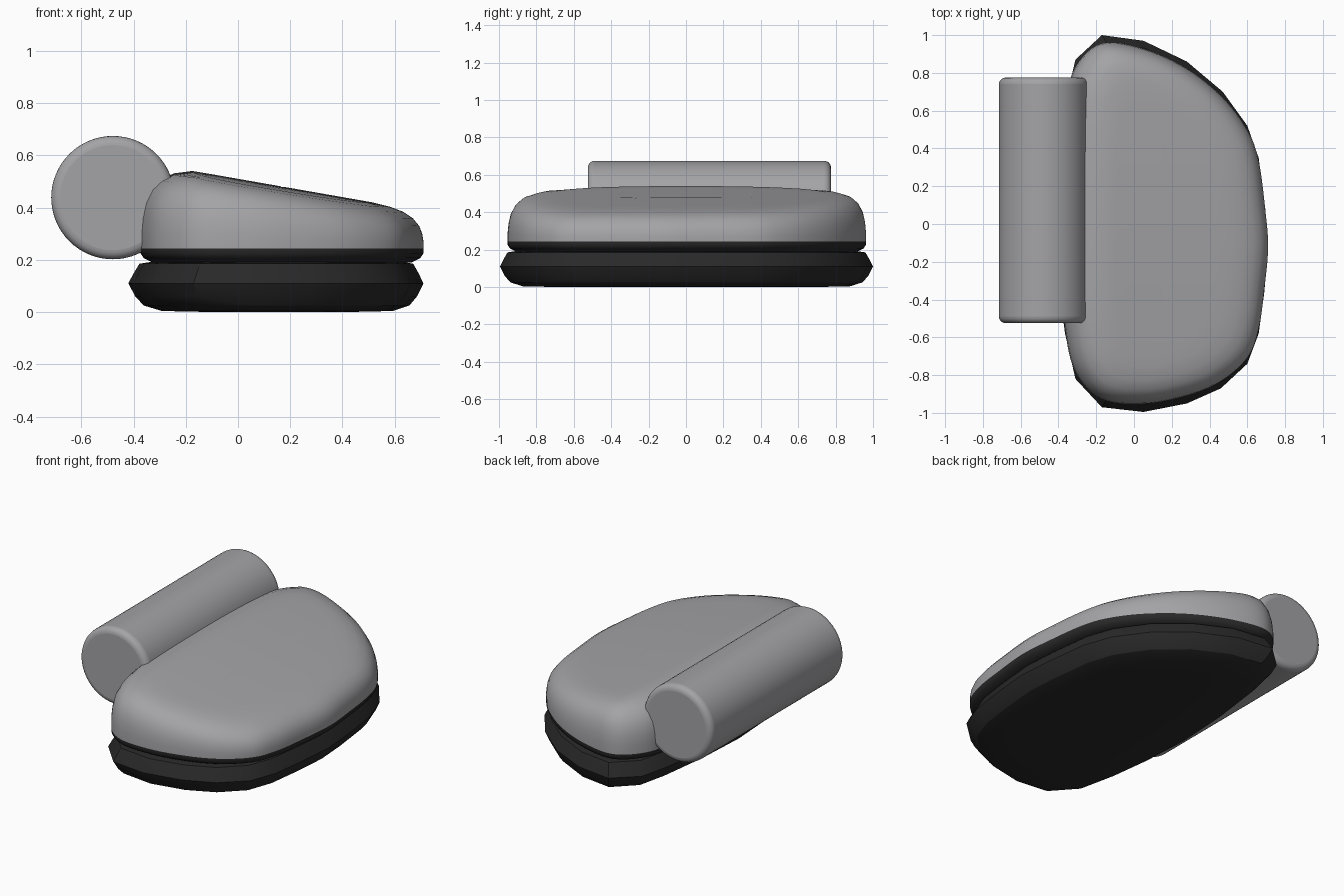
import bpy, bmesh, math
from mathutils import Vector

if "Cube" in bpy.data.objects:
    bpy.data.objects.remove(bpy.data.objects["Cube"])


def material(name, col):
    m = bpy.data.materials.new(name)
    m.diffuse_color = (*col, 1)
    m.use_nodes = True
    m.node_tree.nodes["Principled BSDF"].inputs["Base Color"].default_value = m.diffuse_color
    return m


GREY = material("grey fabric", (0.37, 0.37, 0.385))
DARK = material("dark base", (0.022, 0.022, 0.022))
CX, HX, HY = 0.17, 0.55, 0.98   # centre and half sizes used for insetting

# plan outline shared by base and cushion
OUTLINE = [(-0.17, 1.0), (0.05, 0.97), (0.28, 0.86), (0.47, 0.70), (0.60, 0.52),
           (0.66, 0.35), (0.695, 0.08), (0.71, -0.13), (0.69, -0.36), (0.66, -0.58),
           (0.60, -0.74), (0.46, -0.87), (0.28, -0.95), (0.05, -0.995), (-0.17, -0.97),
           (-0.31, -0.82), (-0.365, -0.58), (-0.40, -0.32), (-0.42, 0.0), (-0.40, 0.35),
           (-0.355, 0.68), (-0.31, 0.87)]


def smooth_loop(pts, n):
    """Closed Catmull-Rom curve through the points."""
    out = []
    P = [Vector(p) for p in pts]
    for i in range(len(P)):
        a, b, c, d = (P[(i + k) % len(P)] for k in (-1, 0, 1, 2))
        for j in range(n):
            t = j / n
            out.append(0.5 * (2 * b + (c - a) * t + (2 * a - 5 * b + 4 * c - d) * t * t
                              + (3 * b - a - 3 * c + d) * t ** 3))
    return out


def inset(p, d):
    return CX + (p[0] - CX) * (1 - d / HX), p[1] * (1 - d / HY)


def loft(name, rings, mats, angle):
    bm = bmesh.new()
    loops = [[bm.verts.new(v) for v in r] for r in rings]
    n = len(loops[0])
    for a, b in zip(loops, loops[1:]):
        for i in range(n):
            bm.faces.new((a[i], a[(i + 1) % n], b[(i + 1) % n], b[i]))
    bm.faces.new(loops[0])
    bm.faces.new(loops[-1])
    bmesh.ops.recalc_face_normals(bm, faces=bm.faces)
    if len(mats) > 1:   # dark band under the cushion
        for f in bm.faces:
            f.material_index = 1 if f.calc_center_median().z < 0.243 else 0
    me = bpy.data.meshes.new(name)
    bm.to_mesh(me)
    bm.free()
    for m in mats:
        me.materials.append(m)
    ob = bpy.data.objects.new(name, me)
    bpy.context.collection.objects.link(ob)
    finish(ob, angle)


def finish(ob, angle):
    bpy.ops.object.select_all(action='DESELECT')
    ob.select_set(True)
    bpy.context.view_layer.objects.active = ob
    bpy.ops.object.shade_smooth_by_angle(angle=math.radians(angle))


# dark base: faceted outline with a bulging rim
base_profile = [(0.30, 0.0), (0.12, 0.004), (0.055, 0.025), (0.025, 0.06), (0.0, 0.11),
                (0.02, 0.15), (0.04, 0.185), (0.10, 0.195)]
loft("base", [[(*inset(p, d), z) for p in OUTLINE] for d, z in base_profile], [DARK], 30)


# seat cushion: smooth outline, top sloping down to the right
def top_height(x, y):
    return min(0.54, 0.51 - 0.175 * x) - 0.03 * y * y


plan = smooth_loop([(max(x, -0.372), y * 0.957) for x, y in OUTLINE], 6)
rings = [[(*inset(p, d), z) for p in plan] for d, z in
         [(0.30, 0.185), (0.045, 0.19), (0.012, 0.207), (0.0, 0.225), (0.0, 0.243)]]
for d, f in [(0.0, 0.2), (0.005, 0.4), (0.017, 0.6), (0.042, 0.78), (0.078, 0.9),
             (0.13, 0.97), (0.2, 1), (0.28, 1), (0.36, 1), (0.44, 1), (0.52, 1), (0.545, 1)]:
    ring = []
    for p in plan:
        x, y = inset(p, d)
        ring.append((x, y, 0.243 + f * (top_height(x, y) - 0.243)))
    rings.append(ring)
loft("seat_cushion", rings, [GREY, DARK], 60)

# bolster backrest: rounded cylinder along y
bpy.ops.mesh.primitive_cylinder_add(vertices=64, radius=0.236, depth=1.3,
                                    location=(-0.479, 0.125, 0.438),
                                    rotation=(math.pi / 2, 0, 0))
bolster = bpy.context.object
bolster.name = "bolster_backrest"
bolster.data.materials.append(GREY)
bev = bolster.modifiers.new("rounded rim", 'BEVEL')
bev.width, bev.segments, bev.limit_method = 0.035, 5, 'ANGLE'
bev.angle_limit = math.radians(40)
finish(bolster, 40)
